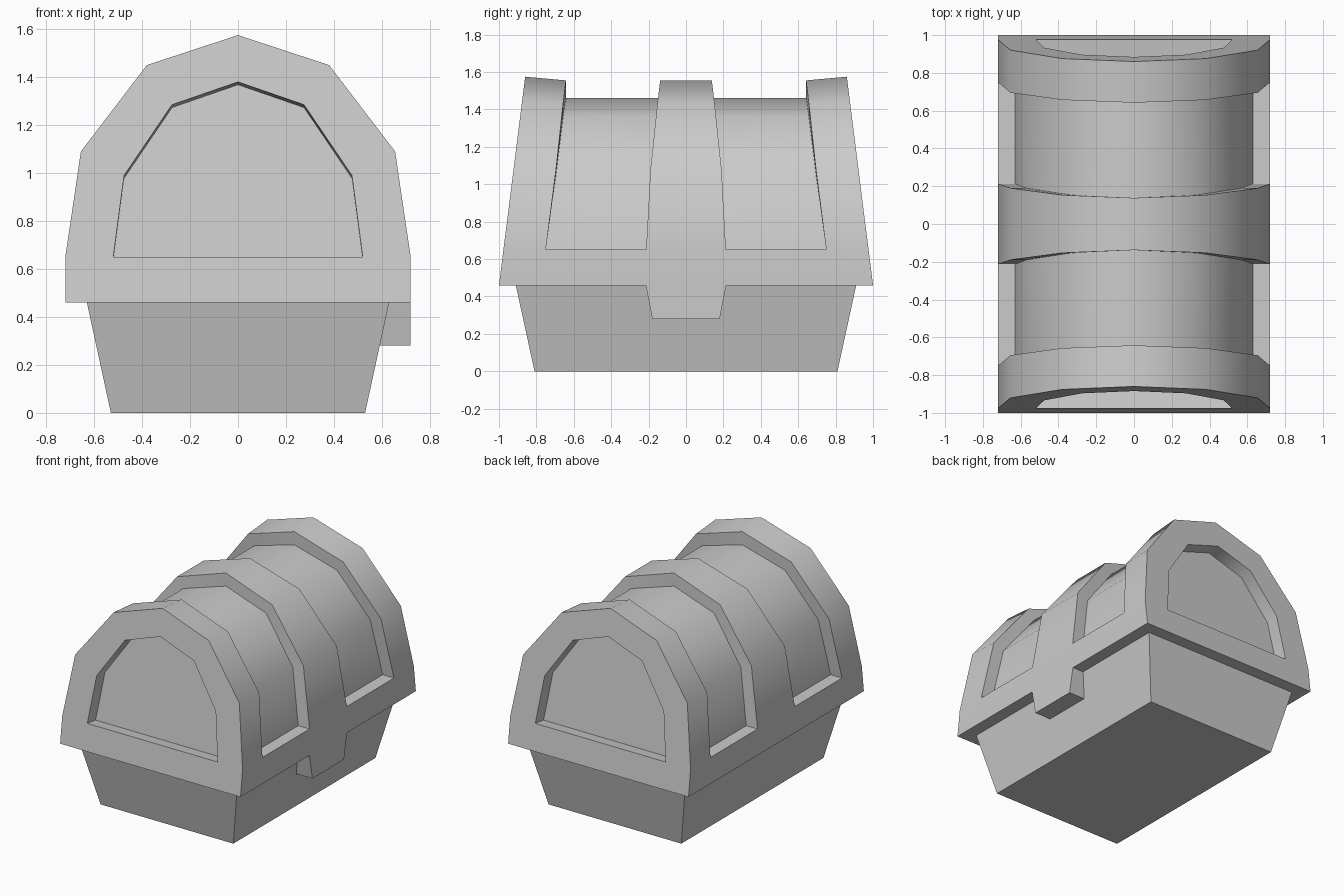
import bpy, bmesh
from math import radians

if "Cube" in bpy.data.objects:
    bpy.data.objects.remove(bpy.data.objects["Cube"])

RIM = 0.46      # bottom of the lid
SLOPE = 0.1256  # inward lean of the lid ends
DEPTH = 0.095   # depth of the recessed panels


def finish(bm, name, smooth=False):
    bmesh.ops.recalc_face_normals(bm, faces=bm.faces[:])
    me = bpy.data.meshes.new(name)
    bm.to_mesh(me)
    bm.free()
    ob = bpy.data.objects.new(name, me)
    bpy.context.collection.objects.link(ob)
    if smooth:
        bpy.ops.object.select_all(action='DESELECT')
        ob.select_set(True)
        bpy.context.view_layer.objects.active = ob
        bpy.ops.object.shade_smooth_by_angle(angle=radians(40))
    return ob


def tapered_box(name, lower, upper):
    """Box between two rectangles given as (x0, x1, half_y, z)."""
    bm = bmesh.new()
    rings = [[bm.verts.new(p) for p in ((a, -h, z), (b, -h, z), (b, h, z), (a, h, z))]
             for a, b, h, z in (lower, upper)]
    for r in rings:
        bm.faces.new(r)
    for i in range(4):
        j = (i + 1) % 4
        bm.faces.new((rings[0][i], rings[0][j], rings[1][j], rings[1][i]))
    return finish(bm, name)


def arch(half):
    """Mirror a half profile (side to ridge) into a full arch."""
    return half + [(-p[0],) + tuple(p[1:]) for p in half[-2::-1]]


# Tapered chest body and the latch on the right side
tapered_box("chest_body", (-0.53, 0.53, 0.81, 0), (-0.63, 0.63, 0.91, RIM))
tapered_box("latch", (0.5, 0.72, 0.18, 0.28), (0.5, 0.72, 0.215, RIM))

# Arched lid: x, z at the ends, z further in, y of end band edge, y of middle band edge
outer = arch([(0.72, RIM, RIM, 0.76, 0.215), (0.72, 0.65, 0.65, 0.75, 0.213),
              (0.655, 1.09, 1.08, 0.695, 0.19), (0.38, 1.45, 1.432, 0.657, 0.153),
              (0, 1.575, 1.555, 0.642, 0.138)])
panel = arch([(0.63, 0.65), (0.57, 1.05), (0.33, 1.36), (0, 1.46)])
end_panel = arch([(0.52, 0.65), (0.475, 0.99), (0.275, 1.285), (0, 1.38)])


def end_y(z):
    return 1.0 - SLOPE * (z - RIM)


bm = bmesh.new()
rows = []
for x, ze, zi, yi, ym in outer:
    ye = end_y(ze)
    rows.append([bm.verts.new(p) for p in ((x, -ye, ze), (x, -yi, zi), (x, -ym, zi),
                                           (x, ym, zi), (x, yi, zi), (x, ye, ze))])

# Bands and rim around the recessed panels
for r in range(8):
    for c in range(5):
        if c in (1, 3) and 1 <= r <= 6:
            continue
        bm.faces.new((rows[r][c], rows[r + 1][c], rows[r + 1][c + 1], rows[r][c + 1]))

# Recessed panels on the arch: floor, side walls and ledges
for c in (1, 3):
    inner = [[bm.verts.new((x, rows[k + 1][d].co.y, z)) for d in (c, c + 1)]
             for k, (x, z) in enumerate(panel)]
    for k in range(6):
        bm.faces.new((inner[k][0], inner[k + 1][0], inner[k + 1][1], inner[k][1]))
        for d in (0, 1):
            bm.faces.new((rows[k + 1][c + d], rows[k + 2][c + d], inner[k + 1][d], inner[k][d]))
    for k in (0, 6):
        bm.faces.new((rows[k + 1][c], rows[k + 1][c + 1], inner[k][1], inner[k][0]))

# Lid ends with an arched recess pushed in along the end normal
for c, s in ((0, -1), (5, 1)):
    edge = [bm.verts.new((x, s * end_y(z), z)) for x, z in end_panel]
    back = [bm.verts.new((x, s * (end_y(z) - DEPTH), z - DEPTH * SLOPE)) for x, z in end_panel]
    for k in range(6):
        bm.faces.new((rows[k + 1][c], rows[k + 2][c], edge[k + 1], edge[k]))
    bm.faces.new((rows[0][c], rows[1][c], edge[0], edge[6], rows[7][c], rows[8][c]))
    for k in range(7):
        j = (k + 1) % 7
        bm.faces.new((edge[k], edge[j], back[j], back[k]))
    bm.faces.new(back)

# Underside of the lid
bm.faces.new(rows[0] + rows[8][::-1])
finish(bm, "chest_lid", smooth=True)
